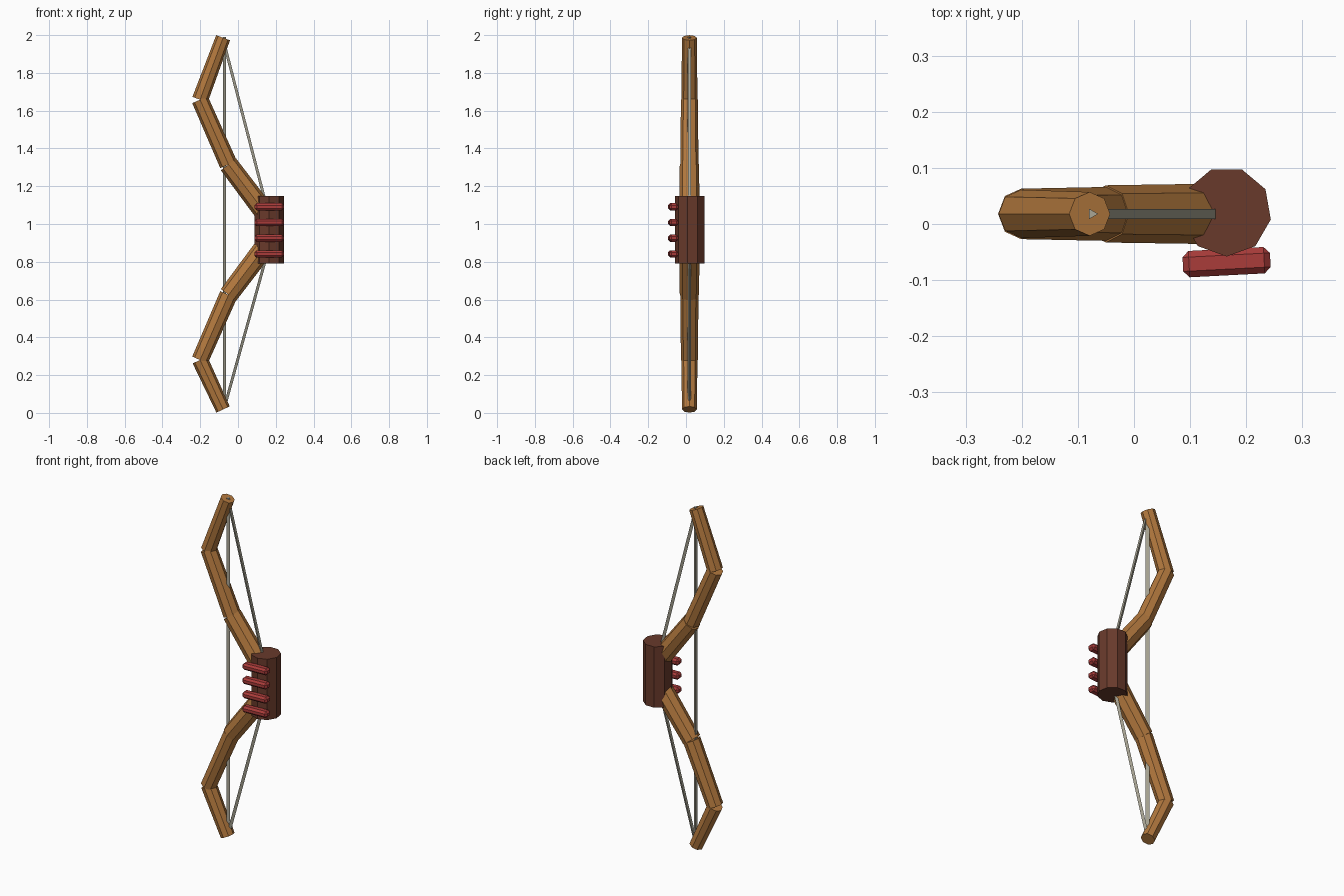
import bpy
import bmesh
import math
from mathutils import Matrix, Vector

if "Cube" in bpy.data.objects:
    bpy.data.objects.remove(bpy.data.objects["Cube"], do_unlink=True)

MID_Y = 0.018


def material(name, rgb):
    mat = bpy.data.materials.new(name)
    mat.use_nodes = True
    mat.diffuse_color = (*rgb, 1)
    mat.node_tree.nodes["Principled BSDF"].inputs["Base Color"].default_value = (*rgb, 1)
    return mat


wood = material("honey_wood", (0.45, 0.19, 0.048))
leather = material("dark_leather", (0.14, 0.042, 0.024))
red = material("red_wrap", (0.40, 0.045, 0.042))
cord = material("pale_cord", (0.40, 0.38, 0.30))


def finish(bm, name, mat):
    mesh = bpy.data.meshes.new(name)
    bm.to_mesh(mesh)
    bm.free()
    mesh.materials.append(mat)
    obj = bpy.data.objects.new(name, mesh)
    bpy.context.collection.objects.link(obj)
    return obj


def rod(name, start, end, r_start, r_end, sides, mat, spin=0, y=MID_Y):
    """Tapered prism between two (x, z) points in the plane of the bow."""
    a, b = Vector((start[0], y, start[1])), Vector((end[0], y, end[1]))
    d = b - a
    place = (Matrix.Translation((a + b) / 2)
             @ Matrix.Rotation(math.atan2(d.x, d.z), 4, "Y")
             @ Matrix.Rotation(spin, 4, "Z"))
    bm = bmesh.new()
    bmesh.ops.create_cone(bm, cap_ends=True, segments=sides, radius1=r_start,
                          radius2=r_end, depth=d.length, matrix=place)
    return finish(bm, name, mat)


# Limbs: three faceted, tapering pieces each, from grip to tip
limbs = {
    "upper": [(0.15, 1.05), (-0.05, 1.315), (-0.201, 1.658), (-0.079, 1.986)],
    "lower": [(0.15, 0.89), (-0.05, 0.625), (-0.201, 0.28), (-0.079, 0.018)],
}
radii = [(0.054, 0.051), (0.048, 0.045), (0.043, 0.039)]
for side, pts in limbs.items():
    for part, a, b, (ra, rb) in zip(("inner", "middle", "tip"), pts, pts[1:], radii):
        rod(f"{side}_limb_{part}", a, b, ra, rb, 8, wood)

# Grip: nine-sided upright block
rod("grip", (0.165, 0.792), (0.165, 1.147), 0.08, 0.08, 9, leather, math.pi, 0.022)

# Strings: thin three-sided cords
POINT_X = -math.pi / 2
rod("main_string", (-0.075, 0.03), (-0.075, 1.99), 0.011, 0.011, 3, cord, POINT_X)
rod("upper_brace_string", (-0.073, 1.965), (0.165, 1.05), 0.01, 0.01, 3, cord, POINT_X)
rod("lower_brace_string", (-0.07, 0.045), (0.165, 0.89), 0.01, 0.01, 3, cord, POINT_X)

# Wraps: chamfered bars across the front of the grip
for i in range(4):
    place = (Matrix.Translation((0.165, -0.068, 0.842 + i * 0.083))
             @ Matrix.Rotation(math.radians(3), 4, "Z")
             @ Matrix.Diagonal((0.156, 0.047, 0.038, 1)))
    bm = bmesh.new()
    bmesh.ops.create_cube(bm, size=1, matrix=place)
    bmesh.ops.bevel(bm, geom=bm.edges[:], offset=0.011, segments=1,
                    affect="EDGES", profile=0.5)
    finish(bm, f"grip_wrap_{i + 1}", red)
